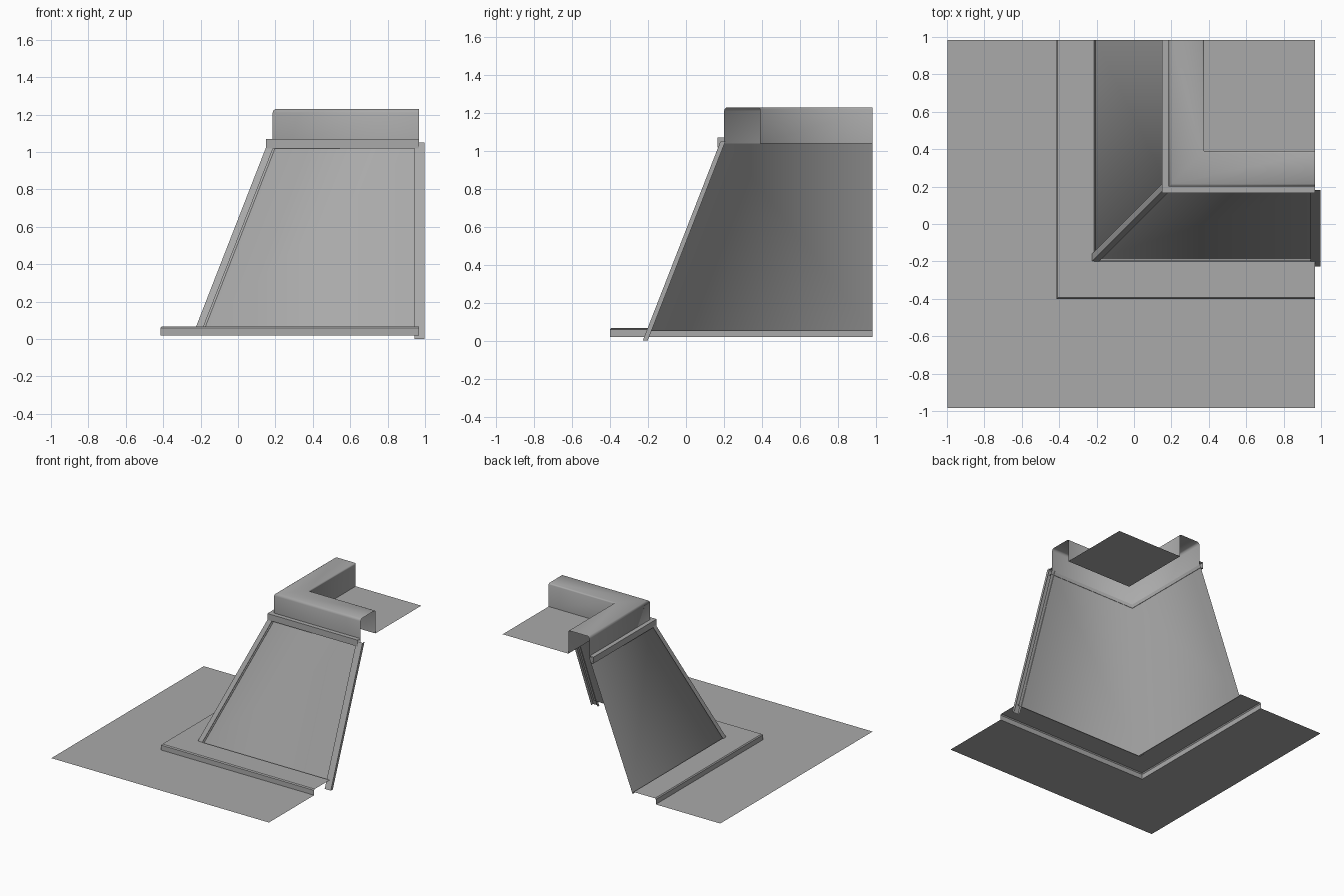
import bpy
import math

old = bpy.data.objects.get("Cube")
if old:
    bpy.data.objects.remove(old, do_unlink=True)

SHIFT = -0.015   # sideways centring of the corner
END = 0.983      # where both wings stop
SLOPE = 0.39     # inward lean of the walls per unit of height

grey = bpy.data.materials.new("plain grey")
grey.use_nodes = True
colour = (0.4, 0.4, 0.4, 1)
grey.diffuse_color = colour
grey.node_tree.nodes["Principled BSDF"].inputs["Base Color"].default_value = colour


def build(name, rows, smooth=None):
    """Skin a list of equally long point rows into a sheet."""
    n = len(rows[0])
    verts = [p for row in rows for p in row]
    faces = [(r * n + i, r * n + i + 1, (r + 1) * n + i + 1, (r + 1) * n + i)
             for r in range(len(rows) - 1) for i in range(n - 1)]
    mesh = bpy.data.meshes.new(name)
    mesh.from_pydata(verts, [], faces)
    mesh.materials.append(grey)
    obj = bpy.data.objects.new(name, mesh)
    bpy.context.collection.objects.link(obj)
    if smooth:
        bpy.ops.object.select_all(action="DESELECT")
        obj.select_set(True)
        bpy.context.view_layer.objects.active = obj
        bpy.ops.object.shade_smooth_by_angle(angle=math.radians(smooth))
    return obj


def corner_sweep(name, profile, smooth=None):
    """Sweep an (inset, height) profile around the mitred corner."""
    rows = [[(t + SHIFT, END, z), (t + SHIFT, t, z), (END + SHIFT, t, z)]
            for t, z in profile]
    return build(name, rows, smooth)


def wall_inset(z):
    return -0.21 + SLOPE * z


def leaning_channel(name, section, z0, z1, follow_x):
    """Run an open channel section up the slope of the wall."""
    rows = []
    for z in (z0, z1):
        t = wall_inset(z)
        base = t + SHIFT if follow_x else END + SHIFT
        rows.append([(base + x, t + y, z) for x, y in section])
    return build(name, rows)


# Ground apron and base ledge
corner_sweep("ground", [(-END, 0.02), (-0.4, 0.02)])
corner_sweep("base_ledge", [(-0.4, 0.02), (-0.4, 0.06), (-0.393, 0.068),
                            (-0.2, 0.068), (-0.192, 0.05)], 40)

# Leaning walls, softly shaded across the corner
corner_sweep("sloped_wall", [(wall_inset(z), z) for z in (0.05, 1.05)], 100)

# Band under the parapet
corner_sweep("top_band", [(0.19, 1.018), (0.165, 1.018), (0.165, 1.07), (0.2, 1.07)])

# Hollow parapet with eased edges
corner_sweep("parapet", [(0.2, 1.04), (0.2, 1.21), (0.205, 1.223), (0.215, 1.23),
                         (0.38, 1.23), (0.387, 1.227), (0.39, 1.22), (0.39, 1.04)], 100)

# Roof deck
r = 0.39
build("roof_deck", [[(x + SHIFT, y, 1.04) for x in (r, END)] for y in (r, END)])

# Channel trims on the corner and on the right-hand wall end
leaning_channel("corner_trim", [(-0.025, 0.025), (-0.025, -0.015), (0.015, -0.015),
                                (0.015, -0.006), (0.025, -0.006), (0.025, 0)],
                0.06, 1.03, True)
leaning_channel("end_trim", [(-0.025, 0.005), (-0.025, -0.018),
                             (0.03, -0.018), (0.03, 0.008)], 0.0, 1.05, False)
